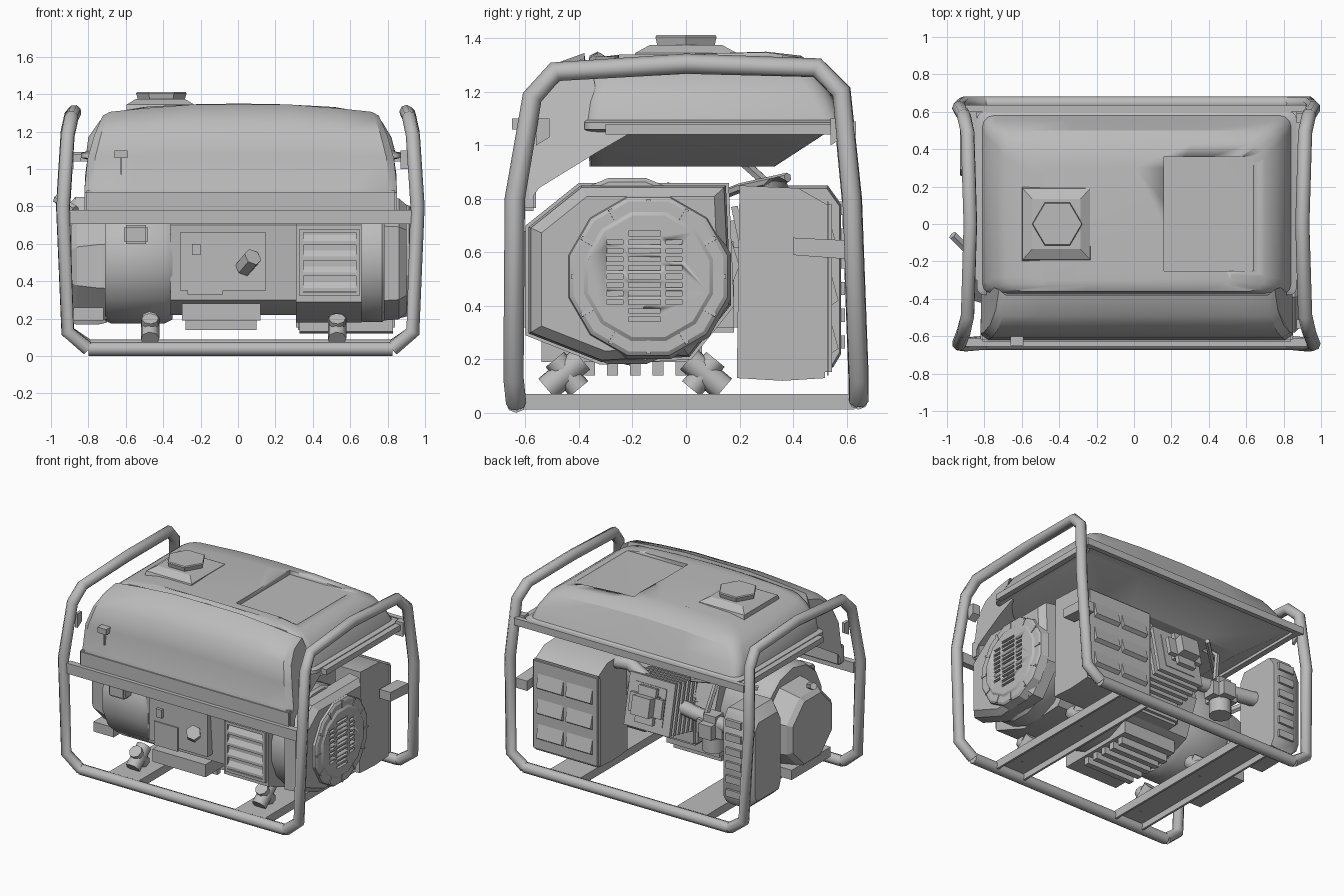
import bpy, bmesh, math
from mathutils import Vector, Matrix

if "Cube" in bpy.data.objects:
    bpy.data.objects.remove(bpy.data.objects["Cube"])

grey = bpy.data.materials.new("grey metal")
grey.diffuse_color = (0.5, 0.5, 0.5, 1)
grey.use_nodes = True
grey.node_tree.nodes["Principled BSDF"].inputs["Base Color"].default_value = grey.diffuse_color


def finish(name, bm, angle=30):
    bmesh.ops.recalc_face_normals(bm, faces=bm.faces[:])
    me = bpy.data.meshes.new(name)
    bm.to_mesh(me)
    bm.free()
    ob = bpy.data.objects.new(name, me)
    bpy.context.collection.objects.link(ob)
    me.materials.append(grey)
    bpy.ops.object.select_all(action='DESELECT')
    ob.select_set(True)
    bpy.context.view_layer.objects.active = ob
    if angle:
        bpy.ops.object.shade_smooth_by_angle(angle=math.radians(angle))
    return ob


def loft(name, rings, angle=30, cap=True, closed=False):
    bm = bmesh.new()
    vs = [[bm.verts.new(p) for p in r] for r in rings]
    n = len(vs[0])
    for a, b in zip(vs, vs[1:] + (vs[:1] if closed else [])):
        for i in range(n):
            bm.faces.new((a[i], a[(i + 1) % n], b[(i + 1) % n], b[i]))
    if cap and not closed:
        bm.faces.new(vs[0])
        bm.faces.new(vs[-1])
    return finish(name, bm, angle)


def boxes(name, spans, bevel=0):
    bm = bmesh.new()
    for lo, hi in spans:
        c = [(a + b) / 2 for a, b in zip(lo, hi)]
        s = [b - a for a, b in zip(lo, hi)]
        bmesh.ops.create_cube(bm, size=1, matrix=Matrix.Translation(c) @ Matrix.Diagonal((*s, 1)))
    if bevel:
        bmesh.ops.bevel(bm, geom=bm.edges[:], offset=bevel, segments=2, affect='EDGES')
    return finish(name, bm)


def box(name, lo, hi, bevel=0):
    return boxes(name, [(lo, hi)], bevel)


def prism_x(name, pts, x0, x1):
    return loft(name, [[(x, y, z) for y, z in pts] for x in (x0, x1)])


def tube(name, pts, r, n=8):
    """Round bar along a path, with mitred corners."""
    P = [Vector(p) for p in pts]
    rings, ref = [], None
    for i, p in enumerate(P):
        d0 = (p - P[i - 1]).normalized() if i else (P[1] - p).normalized()
        d1 = (P[i + 1] - p).normalized() if i < len(P) - 1 else d0
        t = (d0 + d1).normalized()
        if ref is None:
            ref = t.orthogonal()
        ref = (ref - t * ref.dot(t)).normalized()
        s = t.cross(ref)
        rings.append([p + r * (math.cos(k * math.tau / n) * ref + math.sin(k * math.tau / n) * s)
                      for k in range(n)])
    return loft(name, rings, 50)


def turned_x(name, y, z, profile, n=12, angle=35):
    """Round part about an x axis; profile holds (x, radius)."""
    return loft(name, [[(x, y + r * math.cos((k + .5) * math.tau / n), z + r * math.sin((k + .5) * math.tau / n))
                        for k in range(n)] for x, r in profile], angle)


def cut(ob, spans):
    c = boxes("cutter", spans)
    mod = ob.modifiers.new("cut", 'BOOLEAN')
    mod.object, mod.solver = c, 'EXACT'
    bpy.context.view_layer.objects.active = ob
    bpy.ops.object.modifier_apply(modifier=mod.name)
    bpy.data.objects.remove(c)


# tube frame: two hoops joined by front and back bottom bars
hoop = [(.81, -.635, .038), (.92, -.645, .13), (.945, -.64, .8), (.92, -.575, 1.18), (.9, -.49, 1.275),
        (.885, 0, 1.305), (.9, .49, 1.29), (.92, .58, 1.2), (.945, .62, .8), (.92, .645, .13), (.81, .645, .05)]
r_hoop = [(x + .015, y, z) for x, y, z in hoop]
l_hoop = [(.01 - x, y, z) for x, y, z in reversed(hoop)]
tube("frame_right", r_hoop, .038)
tube("frame_left", l_hoop, .038)
tube("front_bottom_bar", [l_hoop[-1], r_hoop[0]], .038)
tube("back_bottom_bar", [l_hoop[0], r_hoop[-1]], .038)

# cross rails under the engine, open channels
for x in (-.47, .53):
    boxes("base_rail", [((x - .12, -.62, .055), (x + .12, .63, .07)), ((x - .12, -.62, .012), (x - .105, .63, .06)),
                        ((x + .105, -.62, .012), (x + .12, .63, .06))])
    # rubber mounts leaning in pairs
    for y, s in ((-.45, 1), (.07, -1)):
        tube("rubber_mount", [(x, y - s * .07, .09), (x, y + s * .06, .2)], .05)
        tube("mount_bolt", [(x, y + s * .05, .09), (x, y - s * .04, .2)], .045)

# upper bars and tank rails
box("front_bar", (-.9, -.655, .705), (.93, -.61, .78))
box("back_bar", (-.9, .6, 1.04), (.92, .635, 1.09))
for x in (-.86, .89):
    box("side_rail", (x - .02, -.3, 1.04), (x + .02, .61, 1.08))
    s = 1 if x > 0 else -1
    for y in (-.56, .54):
        prism_x("frame_bracket", [(y, 1.0), (y + .05, 1.03), (y + .05, 1.1), (y, 1.1)], x - .02, x + s * .04)


# fuel tank: rounded rectangles stacked, with arched top
def outline(x0, x1, y0, y1, c, z, arch=0):
    pts = []
    for cx, cy, a0 in ((x1 - c, y1 - c, 0), (x0 + c, y1 - c, 90), (x0 + c, y0 + c, 180), (x1 - c, y0 + c, 270)):
        for k in range(4):
            a = math.radians(a0 + 30 * k)
            pts.append((cx + c * math.cos(a), cy + c * math.sin(a)))
        if a0 in (0, 180):   # extra points across the long sides for the arch
            start, end = pts[-1][0], (x0 + c if a0 == 0 else x1 - c)
            for f in (.25, .5, .75):
                pts.append((start + (end - start) * f, y1 if a0 == 0 else y0))
    return [(x, y, z - arch * (x / .7) ** 2) for x, y in pts]


tank = loft("fuel_tank", [
    outline(-.6, .62, -.36, .33, .06, .92), outline(-.8, .83, -.37, .53, .05, 1.05),
    outline(-.84, .87, -.38, .6, .04, 1.06), outline(-.84, .87, -.38, .6, .04, 1.085),
    outline(-.81, .84, -.38, .58, .06, 1.095), outline(-.8, .82, -.38, .55, .07, 1.17),
    outline(-.74, .77, -.37, .5, .08, 1.29, .03), outline(-.68, .7, -.36, .43, .08, 1.335, .035),
    outline(-.5, .52, -.33, .3, .06, 1.35, .035)], 32)
cut(tank, [((.16, -.25, 1.31), (.64, .36, 1.5))])

# filler base and flared six-sided cap
loft("filler_base", [[(-.415 + sx * w, sy * h, z) for sx, sy in ((-1, -1), (1, -1), (1, 1), (-1, 1))]
                     for w, h, z in ((.185, .2, 1.31), (.18, .19, 1.345), (.13, .135, 1.375))], 20)
loft("filler_cap", [[(-.41 + r * math.cos(k * math.pi / 3), r * .98 * math.sin(k * math.pi / 3), z)
                     for k in range(6)] for r, z in ((.125, 1.37), (.135, 1.405), (.13, 1.412))], 20)

# curved front cowl, narrowing towards the top and ends
cowl = [(-.58, .84), (-.615, .79), (-.62, .89), (-.615, .9), (-.61, 1.08), (-.57, 1.22), (-.49, 1.305),
        (-.38, 1.345), (-.36, 1.2), (-.25, 1.06), (-.37, .98)]
rings = []
for t, drop in ((-1, .06), (-.95, .04), (-.7, .02), (-.35, 0), (0, 0), (.35, 0), (.7, .02), (.95, .04), (1, .06)):
    ring = []
    for y, z in cowl:
        k = max(0, (z - .9) / .45)
        ring.append((.015 + t * (.835 - .1 * k * k), y + (.03 if abs(t) == 1 else 0), z - drop * k))
    rings.append(ring)
loft("front_cowl", rings, 35)
box("cowl_sill", (-.82, -.628, .755), (.85, -.56, .885), .01)
box("fuel_tap", (-.66, -.65, 1.06), (-.59, -.6, 1.1))
box("tap_stem", (-.628, -.628, .97), (-.62, -.6, 1.06))

# generator housing: faceted body with round stages along x
house = [(-.6, .29), (-.6, .7), (-.4, .86), (.16, .86), (.18, .4), (.02, .2), (-.32, .18)]
prism_x("generator_housing", house, .31, .66)
turned_x("generator_ring", -.22, .53, [(.64, .34), (.67, .355), (.77, .355), (.79, .34)], 16)
loft("end_housing", [[(x, -.2 + (y + .2) * s, .52 + (z - .52) * s) for y, z in house]
                     for x, s in ((.78, .97), (.86, .95), (.9, .85))], 25)
grille = turned_x("end_grille", -.14, .51, [(.86, .32), (.915, .305), (.925, .29), (.925, .25), (.935, .235)], 12, 20)
slots = []
for i in range(11):
    z = .35 + i * .032
    slots.append(((.915, -.215, z - .009), (.96, -.095, z + .009)))
    if 1 < i < 10:
        slots += [((.915, -.155 + s * .11 - .03, z - .009), (.96, -.155 + s * .11 + .03, z + .009)) for s in (-1, 1)]
cut(grille, slots)
for k in range(12):
    a = k * math.tau / 12
    tube("grille_rib", [(.922, -.14 + r * math.cos(a), .51 + r * math.sin(a)) for r in (.24, .29)], .01, 4)

# front vent with four slanted louvres
boxes("vent_frame", [((.33, -.62, .32), (.35, -.59, .68)), ((.63, -.62, .32), (.65, -.59, .68))]
      + [((.33, -.62, z), (.65, -.59, z + .02)) for z in (.32, .66)])
for i in range(4):
    z = .345 + i * .083
    prism_x("louvre", [(-.595, z), (-.62, z), (-.62, z + .02), (-.595, z + .06)], .34, .64)

# middle crankcase, panel plates and finned sump
prism_x("crankcase", [(-.5, .3), (-.53, .7), (-.38, .8), (.12, .8), (.2, .55), (.1, .3), (-.1, .22), (-.35, .22)], -.36, .33)
box("panel_plate", (-.31, -.56, .35), (.15, -.5, .66))
box("rating_plate", (-.27, -.568, .33), (-.08, -.555, .5))
box("small_switch", (-.245, -.58, .54), (-.2, -.555, .6))
tube("oil_filler", [(.03, -.54, .47), (.08, -.62, .53)], .05, 6)
boxes("sump", [((-.3, -.54, .19), (.12, .05, .28))]
      + [((-.28, -.38 + .085 * i, .14), (.1, -.34 + .085 * i, .2)) for i in range(5)])

# fan housing and pull starter on the left end
turned_x("fan_housing", -.2, .52, [(-.35, .325), (-.39, .345), (-.68, .345), (-.71, .33)], 14)
turned_x("starter_cover", -.16, .48, [(-.7, .31), (-.76, .3), (-.86, .27), (-.89, .24)], 8, 20)
box("fuse_box", (-.61, -.6, .6), (-.48, -.5, .7), .012)
tube("pull_handle", [(-.87, -.16, .78), (-.97, -.06, .84)], .025, 6)
box("starter_foot", (-.88, -.38, .19), (-.72, .06, .26))

# muffler box on the back right, bowed sides and stamped cover
prism_x("muffler_box", [(.19, .13), (.36, .12), (.52, .13), (.525, .78), (.42, .84), (.2, .85)], .33, .83)
box("muffler_cover", (.31, .515, .14), (.84, .545, .79), .012)
for i in range(3):
    for x0, x1 in ((.36, .56), (.59, .79)):
        z = .22 + i * .18
        prism_x("stamped_wedge", [(.54, z), (.57, z + .02), (.54, z + .13)], x0, x1)
prism_x("muffler_bracket", [(.4, .59), (.6, .575), (.6, .645), (.4, .655)], .84, .93)
tube("exhaust_pipe", [(.36, .3, .8), (.2, .34, .84), (.06, .32, .74)], .045)

# finned cylinder with domed head cover, tilted up to the back
fins = [((-.19, .17 + i * .05, .4), (.17, .195 + i * .05, .76)) for i in range(6)]
fin_ob = boxes("cylinder_fins", fins + [((-.13, .05, .45), (.11, .45, .71))])
head = box("head_cover", (-.15, .42, .46), (.11, .57, .71), .06)
for ob in (fin_ob, head):
    piv = Matrix.Translation((0, .15, .52))
    ob.data.transform(piv @ Matrix.Rotation(math.radians(12), 4, 'X') @ piv.inverted())
box("cylinder_base", (-.22, -.05, .3), (.2, .2, .64), .02)

# carburettor and intake
tube("intake_pipe", [(-.1, .28, .62), (-.3, .3, .6), (-.55, .34, .6), (-.76, .38, .6)], .05)
box("carburettor", (-.55, .24, .46), (-.35, .43, .66), .05)
tube("carburettor_bowl", [(-.45, .33, .4), (-.45, .33, .5)], .075, 10)
tube("fuel_hose", [(-.4, .2, .95), (-.45, .3, .86), (-.4, .34, .64)], .02, 6)
tube("throttle_rod", [(-.3, .38, .88), (-.5, .2, .84), (-.64, .1, .8)], .018, 6)

# air cleaner on the back left, with ribs on its back side
loft("air_cleaner", [[(x, .4 + (y - .4) * s, .48 + (z - .48) * s) for y, z in
                      ((.25, .17), (.55, .17), (.58, .22), (.58, .78), (.53, .85), (.27, .85), (.23, .78), (.23, .22))]
                     for x, s in ((-.7, .97), (-.74, 1), (-.87, 1), (-.93, .82))], 40)
boxes("air_cleaner_rib", [((-.85, .57, .24 + i * .1), (-.73, .595, .29 + i * .1)) for i in range(6)])
